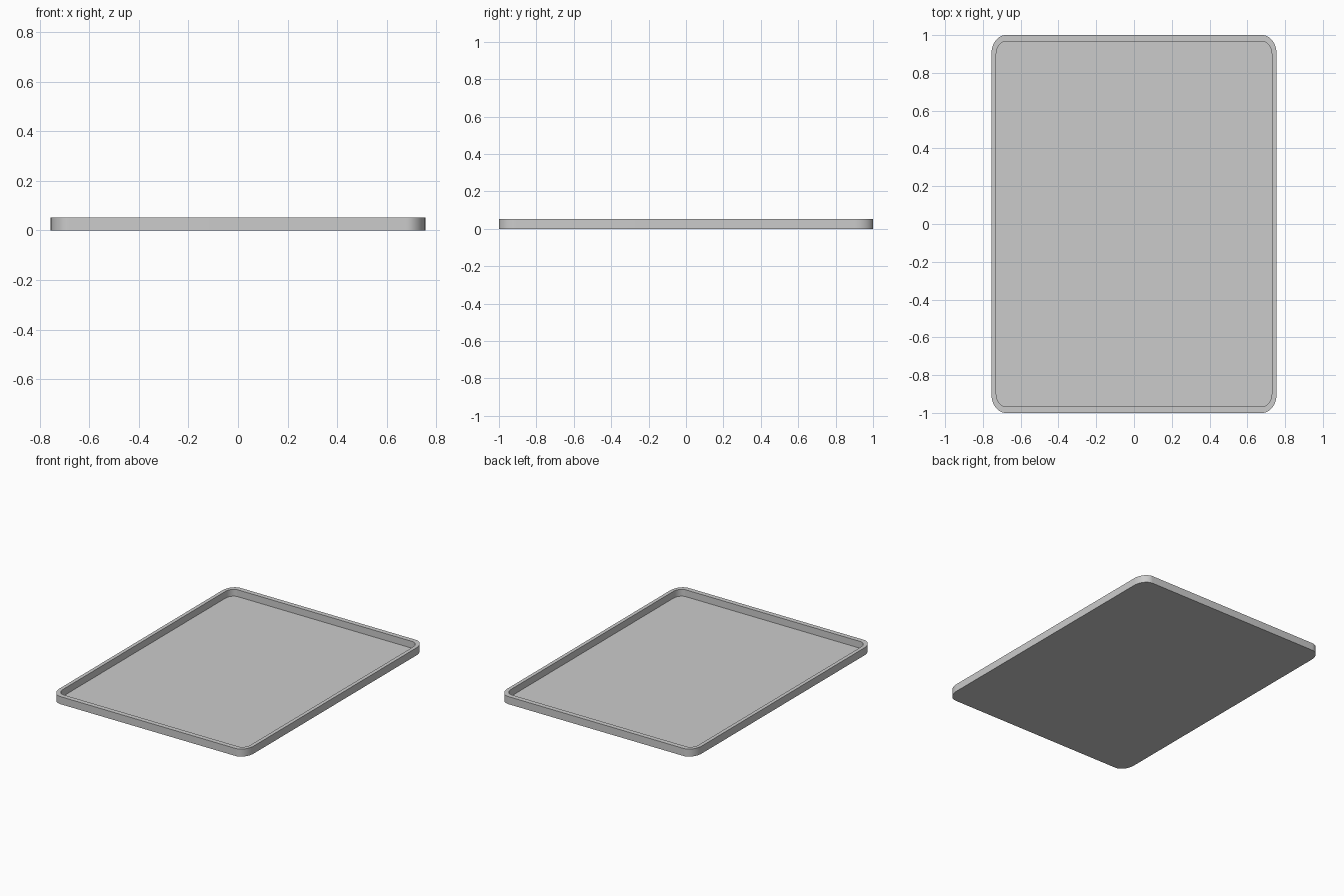
import bpy, bmesh
from math import sin, cos, pi

if "Cube" in bpy.data.objects:
    bpy.data.objects.remove(bpy.data.objects["Cube"])

HX, HY, H = 0.755, 1.0, 0.053   # half width, half depth, height
FLOOR = 0.005                   # floor thickness
SEG = 16                        # steps per rounded corner


def ring(bm, hy, r, z):
    """Rounded square outline, squeezed in x to the tray's proportions."""
    verts = []
    for k, (sx, sy) in enumerate([(1, 1), (-1, 1), (-1, -1), (1, -1)]):
        for i in range(SEG + 1):
            a = (k + i / SEG) * pi / 2
            x = sx * (hy - r) + r * cos(a)
            y = sy * (hy - r) + r * sin(a)
            verts.append(bm.verts.new((x * HX, y * HY, z)))
    return verts


def bridge(bm, a, b):
    n = len(a)
    for i in range(n):
        j = (i + 1) % n
        bm.faces.new((a[i], a[j], b[j], b[i]))


# Tray: underside, outer wall, rim, inner wall, floor
bm = bmesh.new()
rings = [ring(bm, 1.0, 0.1, 0), ring(bm, 1.0, 0.1, H),
         ring(bm, 0.966, 0.066, H), ring(bm, 0.966, 0.066, FLOOR)]
for a, b in zip(rings, rings[1:]):
    bridge(bm, a, b)
bm.faces.new(rings[0][::-1])
bm.faces.new(rings[-1])
bmesh.ops.recalc_face_normals(bm, faces=bm.faces)

mesh = bpy.data.meshes.new("tray")
bm.to_mesh(mesh)
bm.free()
tray = bpy.data.objects.new("tray", mesh)
bpy.context.collection.objects.link(tray)
bpy.context.view_layer.objects.active = tray
tray.select_set(True)
bpy.ops.object.shade_smooth_by_angle()
